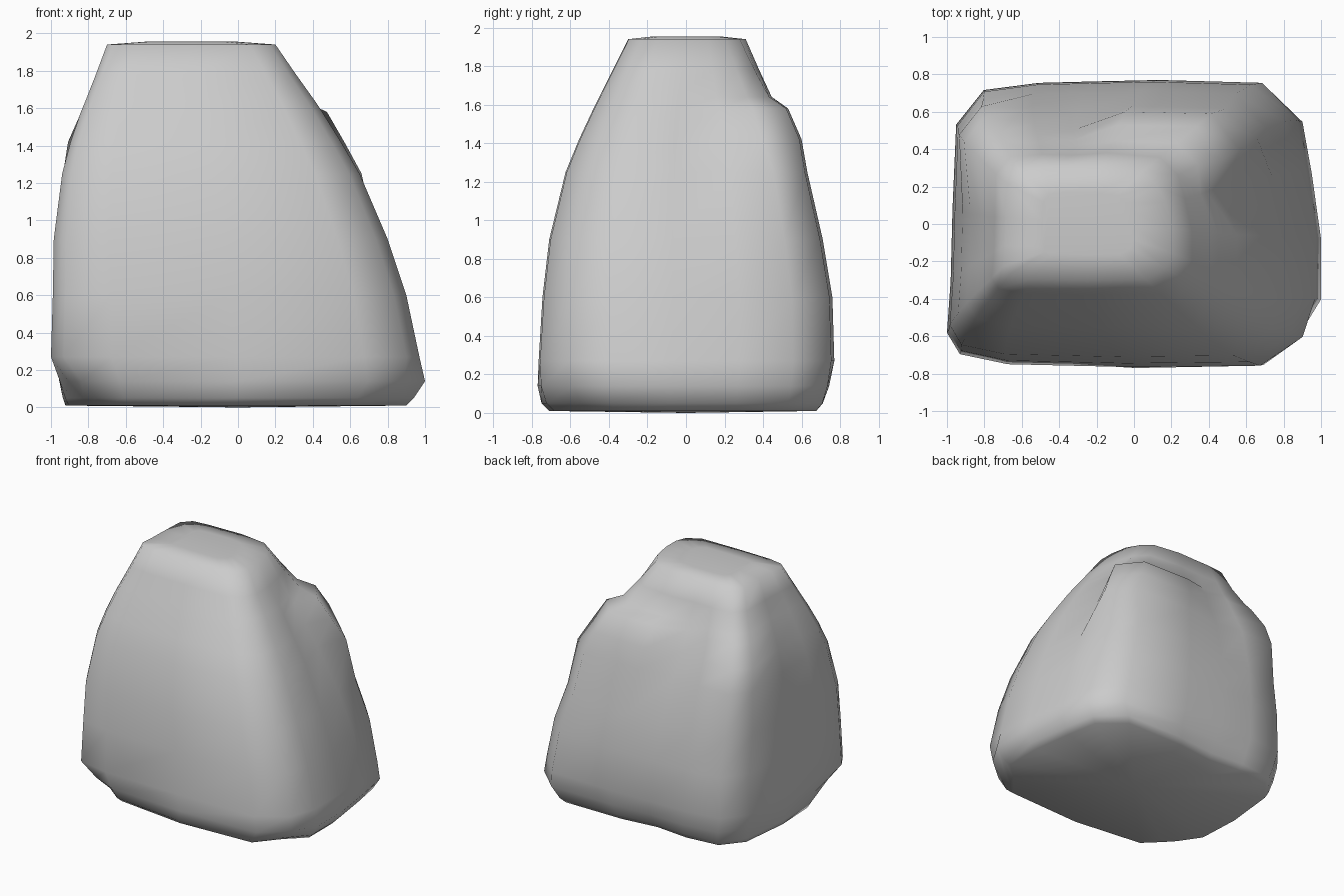
import bpy, bmesh, math
from mathutils import Vector

cube = bpy.data.objects.get("Cube")
if cube:
    bpy.data.objects.remove(cube, do_unlink=True)

stone = bpy.data.materials.new("grey stone")
stone.use_nodes = True
stone.diffuse_color = (0.6, 0.6, 0.6, 1)
stone.node_tree.nodes["Principled BSDF"].inputs["Base Color"].default_value = (0.6, 0.6, 0.6, 1)

# Outline of a slice in a unit box, counter-clockwise, with how far the base is undercut there
outline = [(0.93, -0.79, 0.1), (1, -0.52, 0), (1, -0.1, 0), (0.95, 0.36, 0), (0.9, 0.72, 0),
           (0.71, 0.98, 0.03), (0.15, 1, 0.05), (-0.2, 0.99, 0.09), (-0.5, 0.98, 0.04),
           (-0.8, 0.93, 0.03), (-0.95, 0.69, 0.03), (-0.97, 0.1, 0), (-0.98, -0.4, 0.03),
           (-1, -0.76, 0.18), (-0.93, -0.91, 0.2), (-0.67, -0.98, 0.08), (0, -1, 0), (0.7, -0.99, 0.03)]

# Slices: height, x range, y range
slices = [(0.01, -0.95, 0.9, -0.71, 0.71), (0.05, -0.965, 0.94, -0.75, 0.74),
          (0.14, -0.985, 1, -0.77, 0.76), (0.27, -1, 0.97, -0.765, 0.77),
          (0.6, -0.99, 0.9, -0.745, 0.76), (0.9, -0.985, 0.8, -0.71, 0.71),
          (1.25, -0.94, 0.65, -0.625, 0.63), (1.42, -0.895, 0.55, -0.555, 0.55),
          (1.58, -0.84, 0.45, -0.48, 0.48), (1.64, -0.815, 0.41, -0.45, 0.445),
          (1.78, -0.76, 0.31, -0.38, 0.38), (1.94, -0.7, 0.2, -0.3, 0.31)]


def bump(z, centre, width):
    return math.exp(-((z - centre) / width) ** 2)


def slice_point(u, v, cut, z, x0, x1, y0, y1):
    shrink = 1 - cut * max(0, 1 - z / 0.25)
    # The top corner above the shoulder is worn away
    if u > 0.7 and v > 0.6 and z > 1.6:
        shrink -= 0.25 * (z - 1.6)
    x = (x0 + x1) / 2 + u * shrink * (x1 - x0) / 2
    y = (y0 + y1) / 2 + v * shrink * (y1 - y0) / 2
    # Gully running down beside the back shoulder
    if u > 0.9 and 0.3 < v < 0.5:
        x -= 0.05 * bump(z, 1.3, 0.4)
    # Back shoulder, ending in a small shelf
    if u > 0 and v > 0.7 and 1.2 < z < 1.6:
        x += 0.1 * u
        if v > 0.9 and z > 1.3:
            y += 0.05
    # Full ridge down the back right-hand corner
    if u < -0.7 and v > 0.6:
        x -= 0.05 * bump(z, 1.4, 0.25)
        y += 0.06 * bump(z, 1.4, 0.25)
    # Shallow valley down the back
    if -0.3 < u < 0 and v > 0.9:
        y -= 0.04 * bump(z, 1.4, 0.3)
    return Vector((x, y, z))


# Rock body: stacked slices closed with a gently domed top
bm = bmesh.new()
rings = [[bm.verts.new(slice_point(*point, *s)) for point in outline] for s in slices]
rings.append([bm.verts.new((-0.25 + (v.co.x + 0.25) * 0.55, v.co.y * 0.55, 1.955))
              for v in rings[-1]])
n = len(outline)
for low, high in zip(rings, rings[1:]):
    for i in range(n):
        j = (i + 1) % n
        bm.faces.new((low[i], low[j], high[j], high[i]))
bm.faces.new(rings[-1])
floor = bm.verts.new((0, 0, 0))
for i in range(n):
    bm.faces.new((floor, rings[0][(i + 1) % n], rings[0][i]))
bmesh.ops.recalc_face_normals(bm, faces=bm.faces)
for face in bm.faces:
    face.smooth = True

mesh = bpy.data.meshes.new("rock")
bm.to_mesh(mesh)
bm.free()
mesh.materials.append(stone)
rock = bpy.data.objects.new("rock", mesh)
bpy.context.collection.objects.link(rock)
